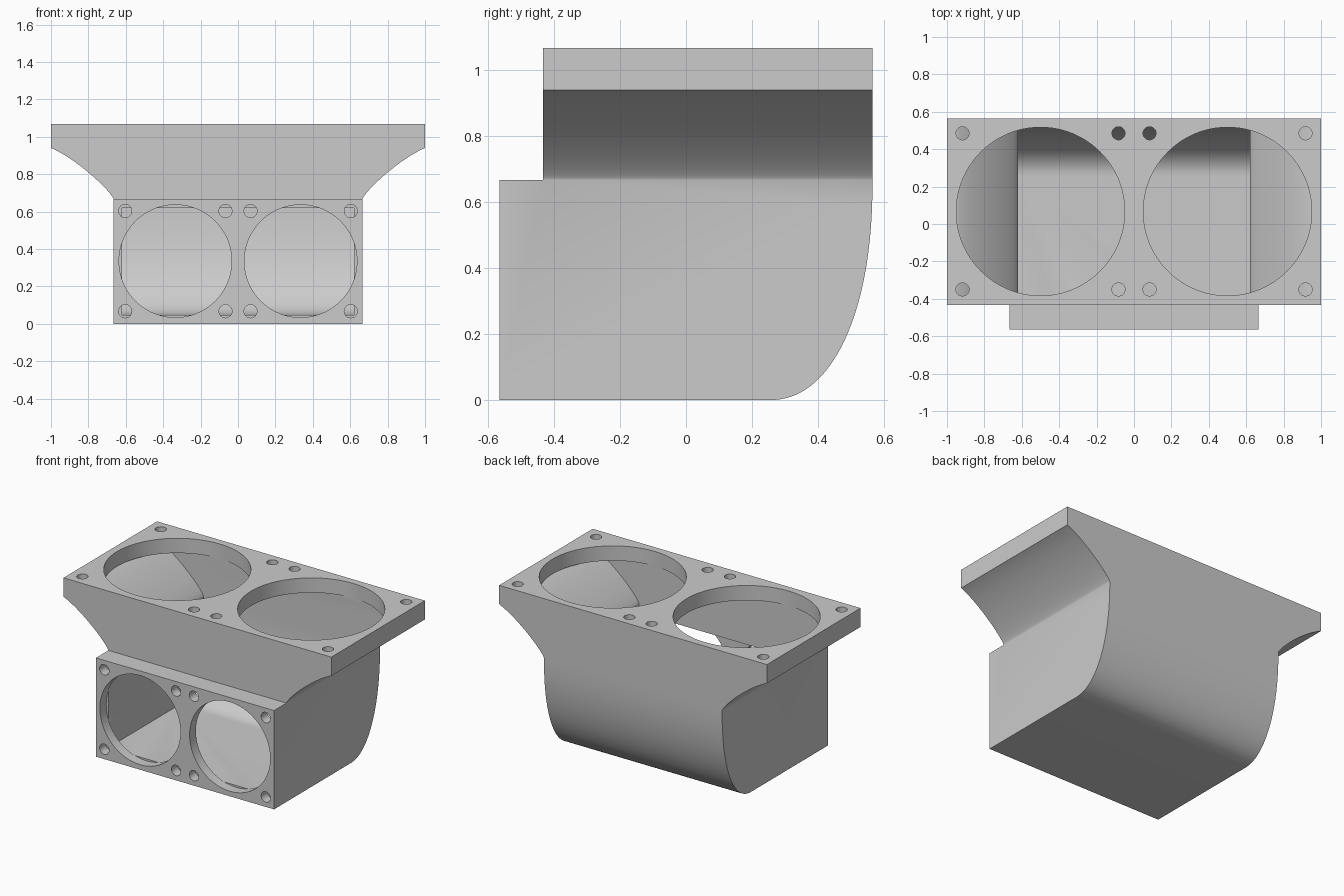
import bpy, bmesh, math
from mathutils import Matrix, Vector

cube = bpy.data.objects.get("Cube")
if cube:
    bpy.data.objects.remove(cube, do_unlink=True)

grey = bpy.data.materials.new("light grey")
grey.use_nodes = True
colour = (0.6, 0.6, 0.6, 1)
grey.diffuse_color = colour
grey.node_tree.nodes["Principled BSDF"].inputs["Base Color"].default_value = colour


def make_object(name, bm):
    bmesh.ops.recalc_face_normals(bm, faces=bm.faces)
    mesh = bpy.data.meshes.new(name)
    bm.to_mesh(mesh)
    bm.free()
    mesh.materials.append(grey)
    obj = bpy.data.objects.new(name, mesh)
    bpy.context.collection.objects.link(obj)
    return obj


def extrude(name, profile, axis, half):
    """Extrude a closed (u, z) profile both ways along x or y."""
    bm = bmesh.new()
    place = (lambda u, z: (-half, u, z)) if axis == "x" else (lambda u, z: (u, -half, z))
    face = bm.faces.new([bm.verts.new(place(u, z)) for u, z in profile])
    moved = bmesh.ops.extrude_face_region(bm, geom=[face])["geom"]
    step = Vector((2 * half, 0, 0) if axis == "x" else (0, 2 * half, 0))
    bmesh.ops.translate(bm, vec=step, verts=[g for g in moved if isinstance(g, bmesh.types.BMVert)])
    return make_object(name, bm)


def combine(target, cutter, operation):
    mod = target.modifiers.new(operation.lower(), "BOOLEAN")
    mod.operation, mod.solver, mod.object = operation, "EXACT", cutter
    bpy.context.view_layer.objects.active = target
    bpy.ops.object.modifier_apply(modifier=mod.name)
    bpy.data.objects.remove(cutter, do_unlink=True)


def duct(name, front, step, back, floor, ledge, top, bend, side, flare):
    """Side silhouette intersected with the flared front silhouette."""
    n, power = 32, 2 / 2.2
    sweep = [(bend + (back - bend) * math.sin(a) ** power,
              floor + (0.667 - floor) * (1 - max(math.cos(a), 0) ** power))
             for a in (i / n * math.pi / 2 for i in range(n + 1))]
    side_profile = [(front, floor)] + sweep + [(back, top), (step, top), (step, ledge), (front, ledge)]
    p0, p1, p2, p3 = (Vector(p) for p in flare)
    curve = [p0 * (1 - t) ** 3 + p1 * 3 * t * (1 - t) ** 2 + p2 * 3 * t * t * (1 - t) + p3 * t ** 3
             for t in (i / 24 for i in range(25))]
    half = [(side, floor - 0.1)] + [tuple(p) for p in curve] + [(p3.x, top + 0.1)]
    front_profile = half + [(-x, z) for x, z in reversed(half)]
    body = extrude(name, side_profile, "x", 1.2)
    combine(body, extrude("silhouette", front_profile, "y", 0.8), "INTERSECT")
    return body


# Outer shell and the open cavity inside it
body = duct("twin_fan_duct", -0.565, -0.433, 0.565, 0, 0.667, 1.067, 0.25, 0.665,
            [(0.665, 0.667), (0.68, 0.71), (0.86, 0.88), (1, 0.94)])
cavity = duct("cavity", -0.498, -0.386, 0.518, 0.047, 0.62, 0.967, 0.25, 0.62,
              [(0.62, 0.68), (0.635, 0.73), (0.825, 0.915), (0.953, 0.967)])
combine(body, cavity, "DIFFERENCE")

# Fan openings and screw holes through the front and top plates
holes = bmesh.new()


def drill(x, v, radius, face):
    if face == "front":
        place = Matrix.Translation((x, -0.567, v)) @ Matrix.Rotation(math.pi / 2, 4, "X")
    else:
        place = Matrix.Translation((x, v, 1.036))
    bmesh.ops.create_cone(holes, cap_ends=True, segments=96 if radius > 0.1 else 32,
                          radius1=radius, radius2=radius, depth=0.14, matrix=place)


for s in (-1, 1):
    drill(s * 0.335, 0.335, 0.301, "front")
    drill(s * 0.5, 0.067, 0.45, "top")
    for x in (0.067, 0.603):
        for z in (0.067, 0.603):
            drill(s * x, z, 0.035, "front")
    for x in (0.083, 0.917):
        for y in (-0.35, 0.485):
            drill(s * x, y, 0.035, "top")
combine(body, make_object("holes", holes), "DIFFERENCE")

# Smooth sweeps with crisp edges
bpy.ops.object.select_all(action="DESELECT")
body.select_set(True)
bpy.context.view_layer.objects.active = body
bpy.ops.object.shade_smooth_by_angle(angle=math.radians(25))
